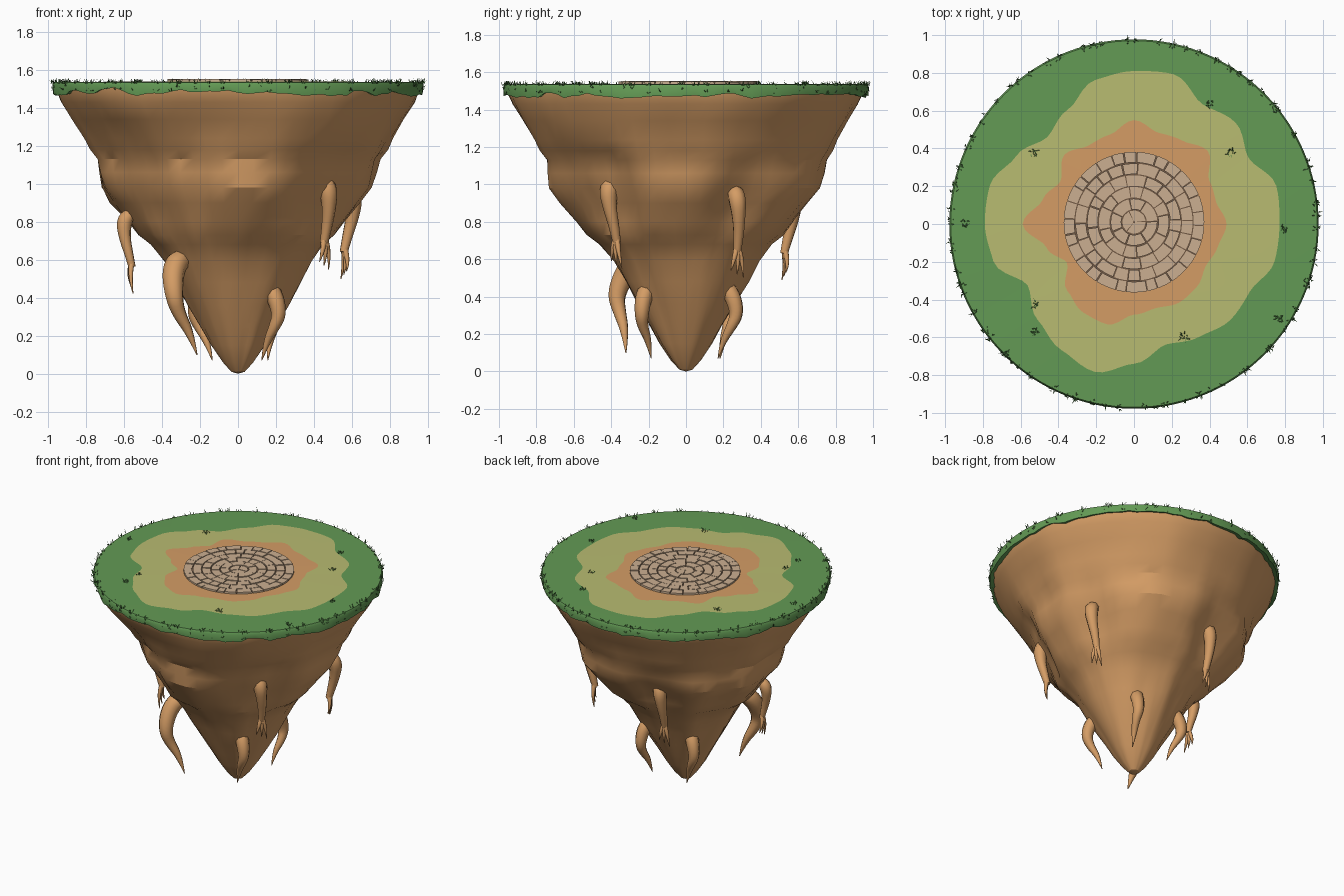
import bpy, bmesh, math, random
from math import sin, cos, pi, tau, radians
from mathutils import Vector, noise

random.seed(4)
if "Cube" in bpy.data.objects:
    bpy.data.objects.remove(bpy.data.objects["Cube"])


def material(name, rgb):
    mat = bpy.data.materials.new(name)
    mat.use_nodes = True
    mat.diffuse_color = (*rgb, 1)
    mat.node_tree.nodes["Principled BSDF"].inputs["Base Color"].default_value = (*rgb, 1)
    return mat


EARTH = material("brown earth", (0.66, 0.335, 0.13))
GRASS = material("green grass", (0.125, 0.325, 0.09))
DRY = material("olive dry grass", (0.48, 0.5, 0.165))
BLADE = material("dark grass blades", (0.075, 0.2, 0.055))
STONE = material("tan paving stone", (0.6, 0.43, 0.285))
JOINT = material("dark paving joint", (0.17, 0.1, 0.06))

TURF = 1.535
RIM = 0.978


def finish(name, bm, mats, angle=None):
    bmesh.ops.recalc_face_normals(bm, faces=bm.faces)
    mesh = bpy.data.meshes.new(name)
    bm.to_mesh(mesh)
    bm.free()
    obj = bpy.data.objects.new(name, mesh)
    bpy.context.collection.objects.link(obj)
    for mat in mats:
        mesh.materials.append(mat)
    if angle:
        bpy.ops.object.select_all(action="DESELECT")
        obj.select_set(True)
        bpy.context.view_layer.objects.active = obj
        bpy.ops.object.shade_smooth_by_angle(angle=radians(angle))
    return obj


def polar(r, a, z):
    return Vector((r * cos(a), r * sin(a), z))


def bridge(bm, low, high, mat=0):
    n = len(low)
    for i in range(n):
        j = (i + 1) % n
        bm.faces.new((low[i], low[j], high[j], high[i])).material_index = mat


# Rock body: a turned profile with ledges, lumps, slanting cliffs and hollows
PROFILE = [(0.035, 0.01), (0.08, 0.06), (0.14, 0.15), (0.195, 0.25), (0.26, 0.36),
           (0.325, 0.48), (0.385, 0.59), (0.455, 0.68), (0.52, 0.73), (0.575, 0.8),
           (0.655, 0.9), (0.72, 0.98), (0.74, 1.06), (0.75, 1.13), (0.785, 1.18),
           (0.81, 1.24), (0.87, 1.34), (0.925, 1.43), (0.957, 1.5), (0.957, 1.525)]
# Each cliff: angle at its foot, angle at its top, height range, step
CLIFFS = [(-108, -123, 0.5, 1.6, 0.03), (-52, -46, 1.15, 1.6, 0.03),
          (65, 78, 0.7, 1.6, 0.025), (170, 155, 0.8, 1.6, 0.025)]
# Each hollow: angle, height, half width in degrees, half height, depth
HOLLOWS = [(-135, 1.05, 38, 0.45, 0.09), (-41, 0.97, 26, 0.3, 0.09),
           (25, 0.92, 20, 0.25, 0.05), (108, 0.92, 22, 0.25, 0.06)]


def turn(a, b):
    return (a - b + pi) % tau - pi


def rock_radius(r, a, z):
    lump = noise.noise(Vector((cos(a) * 2.2, sin(a) * 2.2, z * 1.6)))
    lump += 0.5 * noise.noise(Vector((cos(a) * 5, sin(a) * 5, z * 5 + 7)))
    out = r + 0.035 * lump * min(1, r * 1.8) * min(1, (1.62 - z) * 3)
    for foot, top, z0, z1, step in CLIFFS:
        if z0 < z:
            gap = turn(radians(foot + (top - foot) * (z - z0) / (z1 - z0)), a)
            if 0 < gap < 0.5:
                out += step * (1 - gap / 0.5) * max(0, min(1, (1.55 - z) * 5, (z - z0) * 5))
    for angle, height, wide, tall, depth in HOLLOWS:
        d = math.hypot(turn(a, radians(angle)) / radians(wide), (z - height) / tall)
        if d < 1:
            out -= depth * (1 - d * d) ** 1.5
    return min(out, 0.962)


bm = bmesh.new()
SEG = 56
rings = [[bm.verts.new(polar(rock_radius(r, tau * i / SEG, z), tau * i / SEG, z))
          for i in range(SEG)] for r, z in PROFILE]
for low, high in zip(rings, rings[1:]):
    bridge(bm, low, high)
tip = bm.verts.new((0, 0, 0))
for i in range(SEG):
    bm.faces.new((tip, rings[0][(i + 1) % SEG], rings[0][i]))
finish("rock_body", bm, [EARTH], 28)

# Turf: bare earth, dry grass and green grass zones with a ragged hanging edge
BARE_EDGE = [49, 45, 46, 55, 51, 50, 55, 49, 48, 52, 45, 50,
             59, 48, 41, 50, 54, 55, 48, 46, 48, 47, 44, 46]
DRY_EDGE = [77, 78, 70, 76, 73, 82, 81, 79, 70, 65, 72, 79,
            79, 77, 65, 72, 77, 81, 74, 66, 69, 72, 71, 77]


def edge_at(table, t):
    k = t * len(table)
    i, f = int(k), k % 1
    f = f * f * (3 - 2 * f)
    return (table[i % len(table)] * (1 - f) + table[(i + 1) % len(table)] * f) / 100


bm = bmesh.new()
N = 120
center = bm.verts.new((0, 0, TURF + 0.004))
loops = [[] for _ in range(6)]
for i in range(N):
    a = tau * i / N
    hang = 1.475 + 0.04 * noise.noise(Vector((cos(a) * 5, sin(a) * 5, 3)))
    hang += random.uniform(-0.006, 0.006)
    spots = [(edge_at(BARE_EDGE, i / N), TURF + 0.003), (edge_at(DRY_EDGE, i / N), TURF + 0.002),
             (RIM - 0.008, TURF), (RIM, TURF - 0.015),
             (RIM - 0.007 + random.uniform(0, 0.006), hang), (0.93, hang + 0.012)]
    for loop, (r, z) in zip(loops, spots):
        loop.append(bm.verts.new(polar(r, a, z)))
for i in range(N):
    bm.faces.new((center, loops[0][i], loops[0][(i + 1) % N]))
for k in range(5):
    bridge(bm, loops[k], loops[k + 1], 1 if k == 0 else 2)
finish("turf", bm, [EARTH, DRY, GRASS], 50)

# Round paving: joint bed plus rings of separate stones
bm = bmesh.new()
bmesh.ops.create_cone(bm, cap_ends=True, segments=64, radius1=0.37, radius2=0.37, depth=0.016)
bmesh.ops.translate(bm, verts=bm.verts, vec=(0, 0.01, TURF))
finish("paving_bed", bm, [JOINT])

bm = bmesh.new()


def stone(r0, r1, a0, a1):
    top = TURF + random.uniform(0.013, 0.018)
    steps = 4
    arc = [a0 + (a1 - a0) * k / steps for k in range(steps + 1)]
    layers = []
    for z in (TURF, top):
        path = [polar(r1, a, z) for a in arc] + [polar(r0, a, z) for a in reversed(arc)]
        layers.append([bm.verts.new(p + Vector((0, 0.01, 0))) for p in path])
    bridge(bm, *layers)
    bm.faces.new(layers[1])


WIDTH = 0.062
GAP = 0.006
for ring, count in enumerate((3, 7, 12, 16, 22, 28)):
    r0, r1 = ring * WIDTH + GAP, (ring + 1) * WIDTH
    start = random.uniform(0, tau)
    cuts = [start + tau * (k + random.uniform(-0.22, 0.22)) / count for k in range(count)]
    cuts.append(cuts[0] + tau)
    for a0, a1 in zip(cuts, cuts[1:]):
        stone(r0, r1, a0 + GAP / 2 / r1, a1 - GAP / 2 / r1)
finish("paving_stones", bm, [STONE])

# Grass tufts around the rim and scattered over the top
bm = bmesh.new()


def tuft(x, y, z, spread, blades, height):
    for _ in range(blades):
        base = Vector((x + random.uniform(-spread, spread), y + random.uniform(-spread, spread), z))
        a = random.uniform(0, tau)
        side = polar(0.0035, a + pi / 2, 0)
        point = base + polar(random.uniform(0.008, 0.025), a, height * random.uniform(0.5, 1))
        bm.faces.new([bm.verts.new(p) for p in (base - side, base + side, point)])


for k in range(75):
    a = tau * (k + random.random()) / 75
    x, y, _ = polar(RIM - 0.007, a, 0)
    tuft(x, y, TURF - 0.006, 0.014, random.randint(3, 10), 0.03)
    tuft(x * 1.005, y * 1.005, TURF - random.uniform(0.02, 0.05), 0.008, 3, 0.02)
for x, y in ((0.4, 0.64), (0.51, 0.38), (-0.53, 0.38), (-0.52, -0.43), (-0.52, -0.57),
             (0.27, -0.6), (0.79, -0.03), (-0.9, 0), (0.77, -0.5), (-0.68, -0.68)):
    tuft(x, y, TURF, 0.018, 14, 0.022)
finish("grass_tufts", bm, [BLADE])


# Roots: tapered tubes given as (outward, sideways, height, thickness)
def tube(name, place, angle, path):
    curve = bpy.data.curves.new(name, "CURVE")
    curve.dimensions = "3D"
    curve.bevel_depth = 1
    curve.bevel_resolution = 2
    curve.use_fill_caps = True
    spline = curve.splines.new("NURBS")
    spline.points.add(len(path) - 1)
    spline.use_endpoint_u = True
    spline.order_u = 3
    spline.resolution_u = 4
    for p, (out, side, z, thick) in zip(spline.points, path):
        p.co = (*(place + polar(out, angle, z) + polar(side, angle + pi / 2, 0)), 1)
        p.radius = thick
    source = bpy.data.objects.new(name, curve)
    bpy.context.collection.objects.link(source)
    bpy.context.view_layer.update()
    mesh = bpy.data.meshes.new_from_object(source.evaluated_get(bpy.context.evaluated_depsgraph_get()))
    bpy.data.objects.remove(source)
    mesh.materials.clear()
    mesh.materials.append(EARTH)
    for poly in mesh.polygons:
        poly.use_smooth = True
    bpy.context.collection.objects.link(bpy.data.objects.new(name, mesh))


UPPER = [(-0.04, 0, 0.04, 0.02), (0.01, 0, 0.05, 0.042), (0.05, 0, 0, 0.05), (0.045, 0.01, -0.1, 0.036),
         (0.02, 0.02, -0.2, 0.028), (0, 0.02, -0.28, 0.022)]
LOWER = [(-0.06, 0, 0, 0.03), (0, 0, 0.03, 0.045), (0.06, 0.01, -0.03, 0.047), (0.085, 0.02, -0.13, 0.038),
         (0.06, 0, -0.2, 0.028), (0.01, -0.01, -0.28, 0.018), (-0.015, -0.02, -0.37, 0.002)]


def root(label, x, y, z, path, twigs, scale=1.0, lean=0.0):
    place, angle = Vector((x, y, z)), math.atan2(y, x)
    path = [(o * scale, (s - lean * min(0, h)) * scale, h * scale, t * scale) for o, s, h, t in path]
    tube(label + "_root", place, angle, path)
    o, s, h, t = path[-1]
    for k in range(twigs):
        d = (k - (twigs - 1) / 2) * 0.026
        tube(f"{label}_root_twig_{k + 1}", place, angle,
             [(o, s, h + 0.03, t * 0.8), (o + 0.02, s + d, h - 0.04, 0.014),
              (o, s + d * 1.4, h - 0.1 - 0.02 * k, 0.002)])


root("front_left_upper", 0.44, -0.385, 0.97, UPPER, 3)
root("back_left_upper", 0.565, 0.255, 0.92, UPPER, 3)
root("back_upper", -0.17, 0.53, 0.91, UPPER, 3)
root("right_upper", -0.56, -0.08, 0.8, UPPER, 3, 0.85)
root("front_left_lower", 0.15, -0.185, 0.44, LOWER, 0)
root("back_left_lower", 0.15, 0.195, 0.44, LOWER, 0)
root("back_right_lower", -0.16, 0.18, 0.44, LOWER, 0)
root("front_right_lower", -0.3, -0.25, 0.58, LOWER, 0, 1.3, 0.28)
